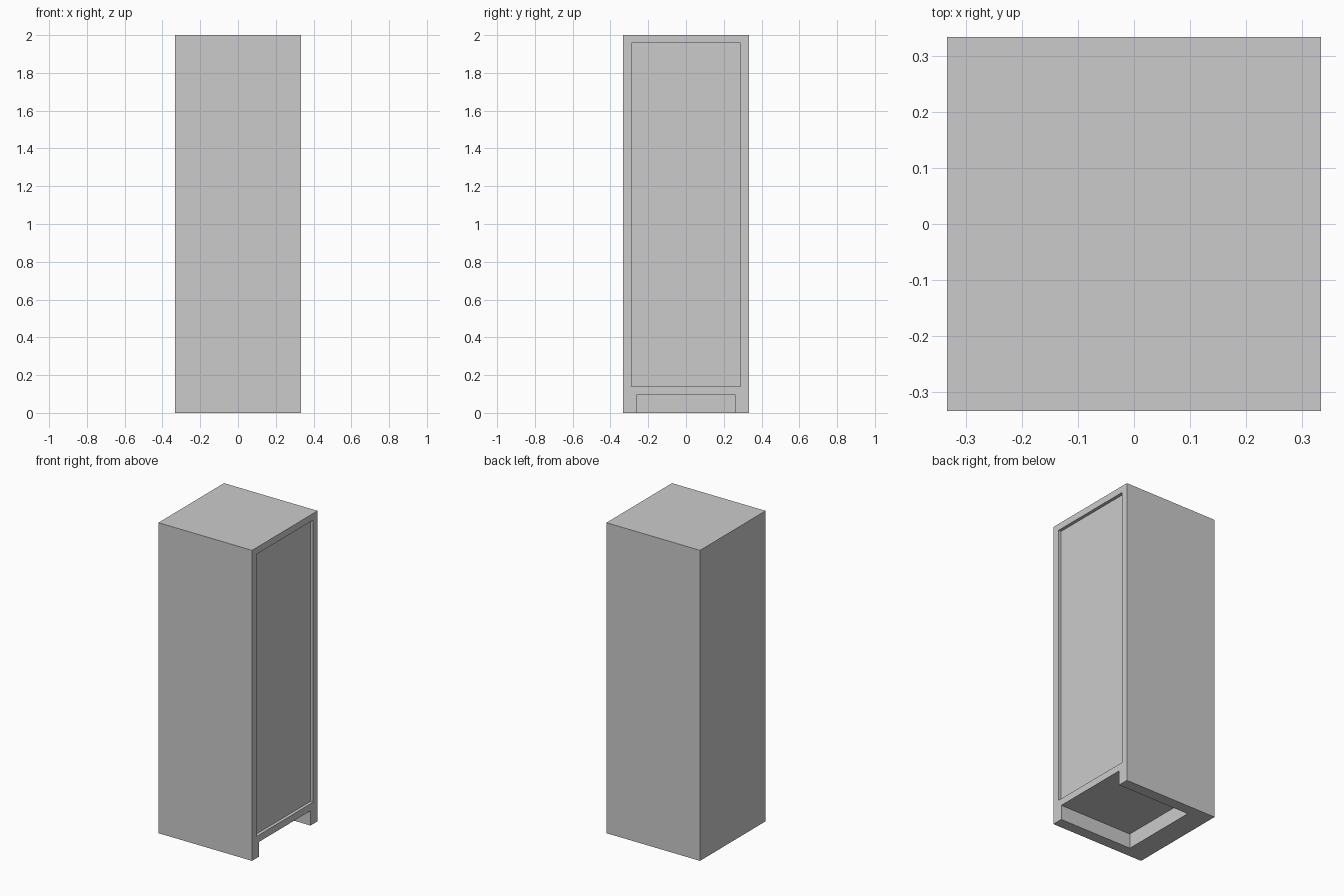
import bpy

if "Cube" in bpy.data.objects:
    bpy.data.objects.remove(bpy.data.objects["Cube"])

H = 1 / 3  # half width of the cabinet


def box(name, lo, hi):
    """Axis-aligned box between two corners."""
    bpy.ops.mesh.primitive_cube_add(size=1, location=[(a + b) / 2 for a, b in zip(lo, hi)])
    ob = bpy.context.object
    ob.name = name
    ob.scale = [b - a for a, b in zip(lo, hi)]
    bpy.ops.object.transform_apply(location=True, rotation=False, scale=True)
    return ob


def carve(target, name, lo, hi):
    """Cut a box-shaped pocket out of the target."""
    cutter = box(name, lo, hi)
    cutter.hide_render = True
    mod = target.modifiers.new(name, 'BOOLEAN')
    mod.operation = 'DIFFERENCE'
    mod.solver = 'EXACT'
    mod.object = cutter
    bpy.context.view_layer.objects.active = target
    bpy.ops.object.modifier_apply(modifier=mod.name)
    bpy.data.objects.remove(cutter, do_unlink=True)


# Cabinet body
cabinet = box("cabinet_body", (-H, -H, 0), (H, H, 2))

# Shallow door panel recess on the right side
carve(cabinet, "door_recess", (H - 0.02, -0.288, 0.14), (H + 0.1, 0.288, 1.957))

# Toe space under the body, open to the right side
carve(cabinet, "toe_space", (-0.188, -0.262, -0.1), (H + 0.1, 0.262, 0.095))
